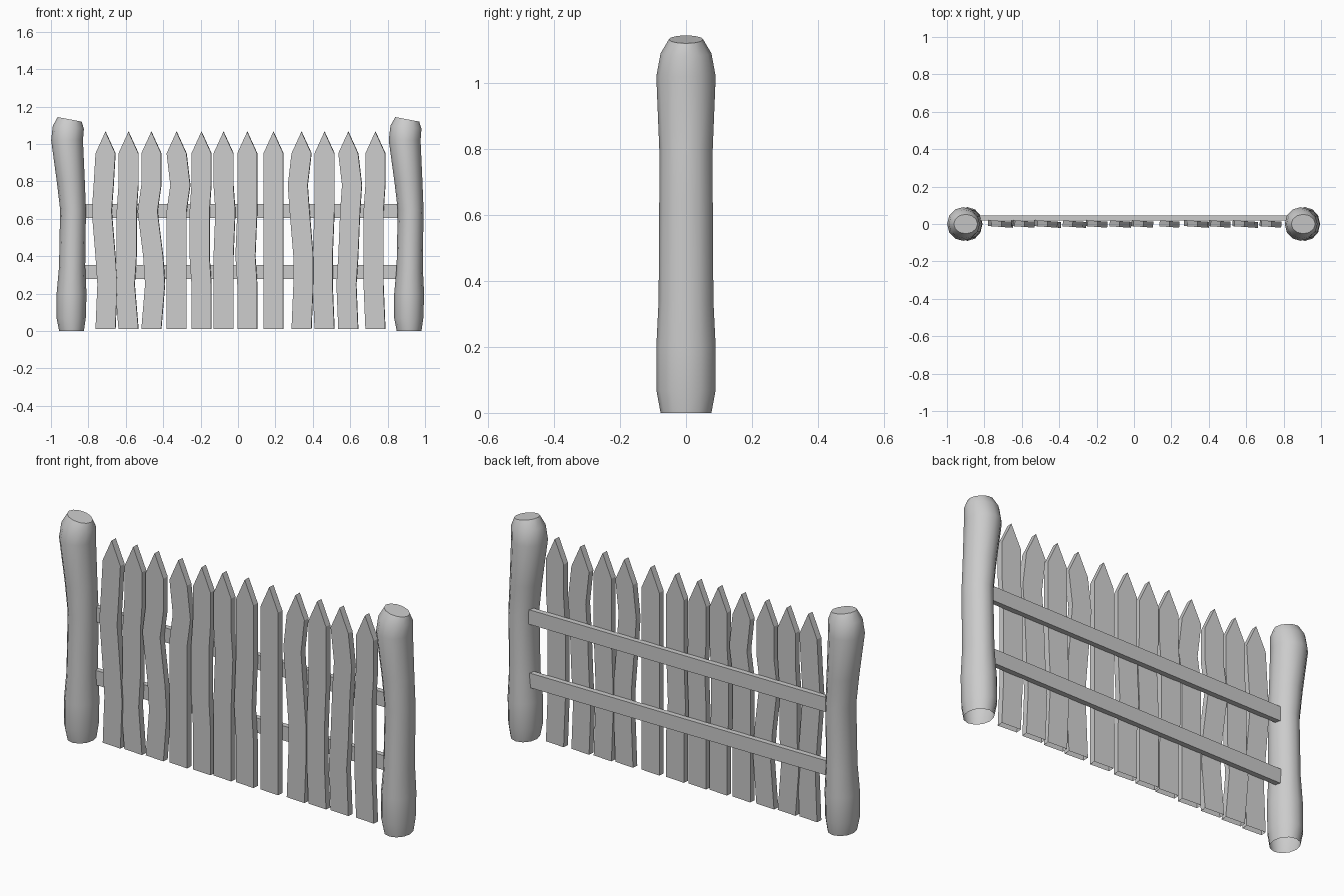
import bpy, bmesh, math
from mathutils import Matrix, Vector

cube = bpy.data.objects.get("Cube")
if cube:
    bpy.data.objects.remove(cube, do_unlink=True)

# One weathered grey for the whole fence
grey = bpy.data.materials.new("weathered_grey")
grey.use_nodes = True
grey.diffuse_color = (0.6, 0.6, 0.6, 1)
bsdf = next(n for n in grey.node_tree.nodes if n.type == 'BSDF_PRINCIPLED')
bsdf.inputs["Base Color"].default_value = grey.diffuse_color


def finish(bm, name, smooth=False):
    mesh = bpy.data.meshes.new(name)
    bm.to_mesh(mesh)
    bm.free()
    mesh.materials.append(grey)
    obj = bpy.data.objects.new(name, mesh)
    bpy.context.collection.objects.link(obj)
    if smooth:
        bpy.ops.object.select_all(action='DESELECT')
        obj.select_set(True)
        bpy.context.view_layer.objects.active = obj
        bpy.ops.object.shade_smooth_by_angle(angle=math.radians(50))
    return obj


def loft(bm, rings):
    """Skin a stack of equal, counter-clockwise rings, open at the bottom."""
    loops = [[bm.verts.new(p) for p in ring] for ring in rings]
    for low, high in zip(loops, loops[1:]):
        for i in range(len(low)):
            j = (i + 1) % len(low)
            bm.faces.new((low[i], low[j], high[j], high[i]))
    return loops


# Bent log posts: height, centre x, half width, half depth, top slant
POST = [
    (0.0, -0.89, 0.066, 0.077, 0),
    (0.07, -0.892, 0.078, 0.09, 0),
    (0.2, -0.89, 0.08, 0.09, 0),
    (0.34, -0.887, 0.07, 0.083, 0),
    (0.65, -0.882, 0.069, 0.081, 0),
    (0.8, -0.894, 0.075, 0.081, 0),
    (1.02, -0.914, 0.085, 0.09, 0),
    (1.09, -0.907, 0.083, 0.077, 0.1),
    (1.132, -0.9, 0.064, 0.052, 0.19),
]
SIDES = 12


def post(name, shift):
    bm = bmesh.new()
    rings = []
    for z, cx, rx, ry, slant in POST:
        ring = []
        for i in range(SIDES):
            a = math.tau * i / SIDES
            dx = rx * math.cos(a)
            ring.append((cx + shift + dx, ry * math.sin(a), z - slant * dx))
        rings.append(ring)
    bm.faces.new(loft(bm, rings)[-1])
    finish(bm, name, smooth=True)


post("right_post", 0)
post("left_post", 1.805)

# Wavy pickets: bottom centre x, then sideways bends in hundredths
PICKETS = [
    (-0.708, (1, 0, -2, -1)),
    (-0.585, (-2, -1, -1, 0)),
    (-0.463, (2, 1, -2, 0)),
    (-0.328, (0, 0, 0, 2)),
    (-0.195, (0, -1, -1, 0)),
    (-0.077, (0, 0, 1, 0)),
    (0.05, (0, -1, 0, 0)),
    (0.19, (0, 0, 0, 0)),
    (0.34, (1, 1, -1, -2)),
    (0.463, (-1, -1, 0, 0)),
    (0.59, (-1, 0, 1, 2)),
    (0.735, (-1, -1, -1, 0)),
]
LEVELS = (0.01, 0.25, 0.4, 0.64, 0.78, 0.95)
HALF_W, HALF_T, TIP = 0.053, 0.016, 1.066


def picket(name, x, bends):
    bm = bmesh.new()
    rings = []
    for z, bend in zip(LEVELS, (0, *bends, 0)):
        c = bend / 100
        rings.append([(c - HALF_W, -HALF_T, z), (c + HALF_W, -HALF_T, z),
                      (c + HALF_W, HALF_T, z), (c - HALF_W, HALF_T, z)])
    fl, fr, br, bl = loft(bm, rings)[-1]
    # pointed tip
    front = bm.verts.new((0, -HALF_T, TIP))
    back = bm.verts.new((0, HALF_T, TIP))
    for face in ((fl, fr, front), (br, bl, back),
                 (fr, br, back, front), (bl, fl, front, back)):
        bm.faces.new(face)
    turn = Matrix.Rotation(math.radians(-4), 4, 'Z')
    bm.transform(Matrix.Translation((x, 0, 0)) @ turn)
    finish(bm, name)


for n, (x, bends) in enumerate(PICKETS, 1):
    picket(f"picket_{n}", x, bends)


# Two straight rails behind the pickets
def rail(name, z):
    bm = bmesh.new()
    bmesh.ops.create_cube(bm, size=1)
    bmesh.ops.scale(bm, vec=Vector((1.73, 0.027, 0.075)), verts=bm.verts)
    bmesh.ops.translate(bm, vec=Vector((0.01, 0.031, z)), verts=bm.verts)
    finish(bm, name)


rail("lower_rail", 0.317)
rail("upper_rail", 0.642)
